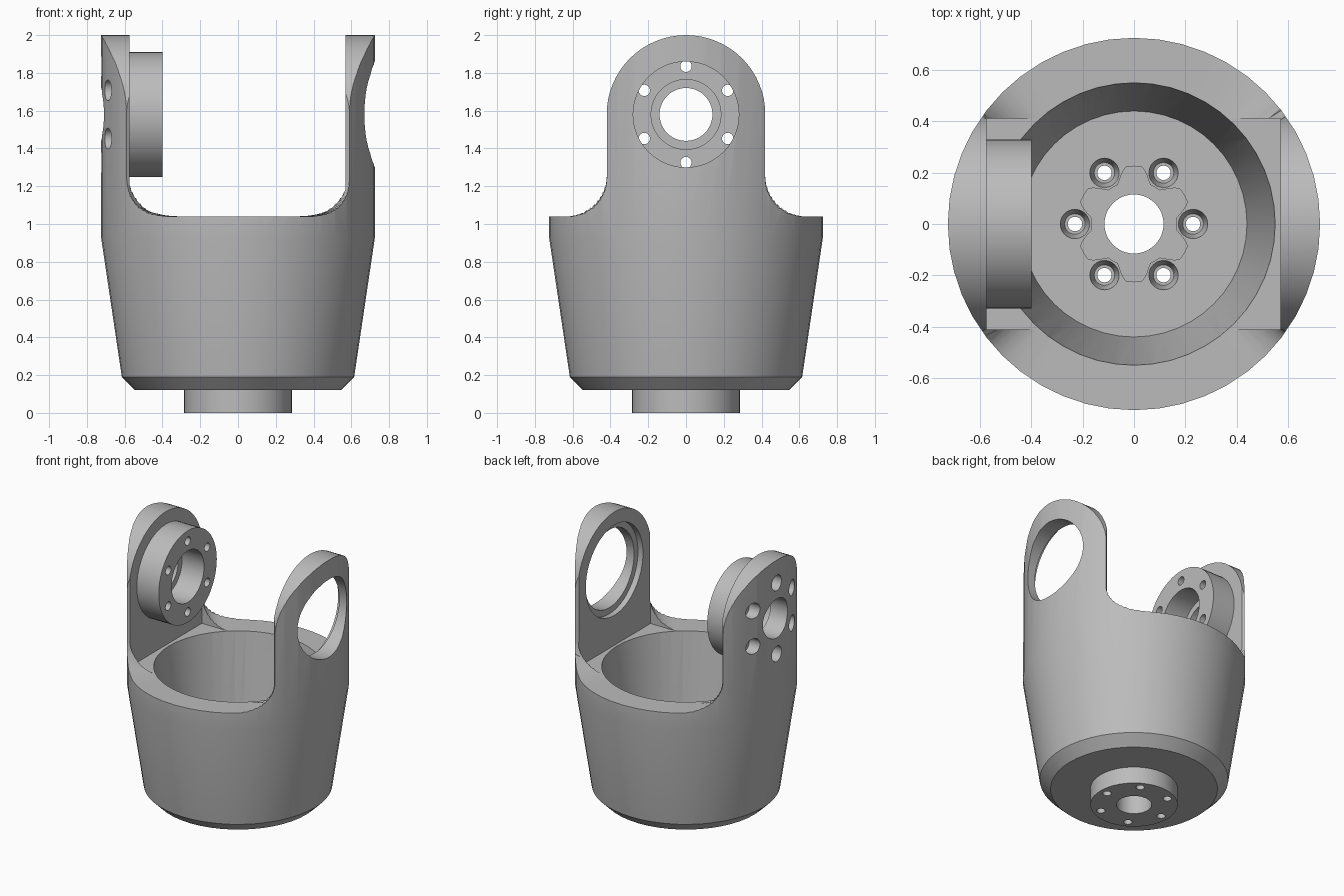
import bpy, bmesh, math
from mathutils import Matrix, Vector

if "Cube" in bpy.data.objects:
    bpy.data.objects.remove(bpy.data.objects["Cube"], do_unlink=True)

SEG = 48
R = 0.725          # outer radius
RIM = 1.04         # rim height
AXIS = 1.58        # height of the pivot axis
EAR = 0.42         # half width of the ears
START = math.asin(EAR / R)

grey = bpy.data.materials.new("cast_grey")
grey.use_nodes = True
grey.diffuse_color = (0.5, 0.5, 0.5, 1)
grey.node_tree.nodes["Principled BSDF"].inputs["Base Color"].default_value = (0.5, 0.5, 0.5, 1)


def finish(name, bm):
    bmesh.ops.recalc_face_normals(bm, faces=bm.faces[:])
    mesh = bpy.data.meshes.new(name)
    bm.to_mesh(mesh)
    bm.free()
    ob = bpy.data.objects.new(name, mesh)
    bpy.context.collection.objects.link(ob)
    mesh.materials.append(grey)
    return ob


def revolve(bm, profile, matrix=Matrix()):
    """Closed solid of revolution around z from (radius, height) pairs."""
    rings = []
    for r, z in profile:
        rings.append([bm.verts.new(matrix @ Vector((r * math.cos(a), r * math.sin(a), z)))
                      for a in (math.tau * i / SEG for i in range(SEG))])
    for low, high in zip(rings, rings[1:]):
        for i in range(SEG):
            j = (i + 1) % SEG
            bm.faces.new((low[i], low[j], high[j], high[i]))
    bm.faces.new(rings[0][::-1])
    bm.faces.new(rings[-1])


def turned(name, profile, matrices=(Matrix(),)):
    bm = bmesh.new()
    for m in matrices:
        revolve(bm, profile, m)
    return finish(name, bm)


def prism(name, points, offset):
    bm = bmesh.new()
    face = bm.faces.new([bm.verts.new(p) for p in points])
    ext = bmesh.ops.extrude_face_region(bm, geom=[face])
    bmesh.ops.translate(bm, vec=offset,
                        verts=[v for v in ext["geom"] if isinstance(v, bmesh.types.BMVert)])
    return finish(name, bm)


def cut(target, *cutters):
    bpy.context.view_layer.objects.active = target
    for c in cutters:
        c.hide_render = True
        mod = target.modifiers.new("cut", 'BOOLEAN')
        mod.operation, mod.solver, mod.object = 'DIFFERENCE', 'EXACT', c
        bpy.ops.object.modifier_apply(modifier=mod.name)


def rim_height(y):
    """Concave fillet between the ear side and the rim."""
    rad = 0.21
    d = max(0.0, EAR + rad - abs(y))
    return RIM + rad - math.sqrt(max(0.0, rad * rad - d * d))


def saddle_cutter(side):
    """Fan shaped cutter that clears the rim between the two ears."""
    bm = bmesh.new()
    steps = 40
    sections = []
    for i in range(steps + 1):
        # steps bunch up at both ends, where the fillet is steep
        t = 0.5 - 0.5 * math.cos(math.pi * i / steps)
        a = START + (math.pi - 2 * START) * t
        z = rim_height(R * math.sin(a))
        slope = (z - RIM) / (R - 0.55)
        sec = []
        for r, h in ((0.2, RIM), (0.55, RIM), (0.9, z + slope * (0.9 - R)), (0.9, 2.3), (0.2, 2.3)):
            sec.append(bm.verts.new((r * math.cos(a), side * r * math.sin(a), h)))
        sections.append(sec)
    for s, t in zip(sections, sections[1:]):
        for k in range(5):
            n = (k + 1) % 5
            bm.faces.new((s[k], s[n], t[n], t[k]))
    bm.faces.new(sections[0])
    bm.faces.new(sections[-1][::-1])
    return finish("saddle_cutter", bm)


# Axis frames: local z becomes world +x, centred on the pivot axis
pivot = Matrix.Translation((0, 0, AXIS)) @ Matrix.Rotation(math.pi / 2, 4, 'Y')


def bolt_circle(radius, start, frame=Matrix()):
    return [frame @ Matrix.Translation((radius * math.cos(a), radius * math.sin(a), 0))
            for a in (start + math.tau * i / 6 for i in range(6))]


# Main parts
body = turned("yoke_body", [(0.545, 0.12), (0.615, 0.19), (R, 0.93), (R, 2.1)])
flange = turned("side_flange", [(0.33, -0.6), (0.33, -0.4)], [pivot])
boss = turned("base_boss", [(0.285, 0), (0.285, 0.13)])

# Ear outline, rim and inner clearance
arch = [(-1, EAR * math.cos(a), AXIS + EAR * math.sin(a))
        for a in (math.pi * i / 32 for i in range(33))]
arch += [(-1, -0.6, AXIS), (-1, -0.6, 2.3), (-1, 0.6, 2.3), (-1, 0.6, AXIS)]
arch_cutter = prism("arch_cutter", arch, (2, 0, 0))
gap = prism("gap_cutter", [(-0.575, -0.41, RIM), (0.57, -0.41, RIM),
                           (0.57, 0.41, RIM), (-0.575, 0.41, RIM)], (0, 0, 1.4))
pocket = turned("pocket_cutter", [(0.44, 0.25), (0.55, RIM), (0.55, 1.5)])
saddles = [saddle_cutter(1), saddle_cutter(-1)]

# Bearing bore in one ear, stepped on the inside
bearing = turned("bearing_cutter", [(0.325, 0.5), (0.325, 0.61), (0.28, 0.61), (0.28, 0.9)], [pivot])

# Bolt holes and bore of the flanged ear
side_bore = turned("side_bore_cutter", [(0.14, -0.9), (0.14, -0.3)], [pivot])
flange_bore = turned("flange_bore_cutter", [(0.185, -0.65), (0.185, -0.3)], [pivot])
side_bolts = turned("side_bolt_cutter",
                    [(0.055, -0.9), (0.055, -0.62), (0.03, -0.62), (0.03, -0.3)],
                    bolt_circle(0.255, 0, pivot))

# Base bore, countersunk bolts and lobed recess in the floor
base_bore = turned("base_bore_cutter", [(0.115, -0.1), (0.115, 0.4)])
base_bolts = turned("base_bolt_cutter",
                    [(0.028, -0.1), (0.028, 0.18), (0.04, 0.18), (0.057, 0.25), (0.057, 0.3)],
                    bolt_circle(0.23, 0))
lobes = []
for i in range(96):
    a = math.tau * i / 96
    r = 0.195 - 0.03 * max(-1, min(1, 1.5 * math.cos(6 * a)))
    lobes.append((r * math.cos(a), r * math.sin(a), 0.235))
recess = prism("recess_cutter", lobes, (0, 0, 0.1))

cut(body, arch_cutter, *saddles, gap, pocket, bearing, side_bore, side_bolts,
    recess, base_bore, base_bolts)
cut(flange, flange_bore, side_bolts)
cut(boss, base_bore, base_bolts)

# Remove the helpers, shade the parts
parts = (body, flange, boss)
for ob in list(bpy.data.objects):
    if ob.name.split(".")[0].endswith("_cutter"):
        bpy.data.objects.remove(ob, do_unlink=True)
for ob in parts:
    bpy.ops.object.select_all(action='DESELECT')
    ob.select_set(True)
    bpy.context.view_layer.objects.active = ob
    bpy.ops.object.shade_smooth_by_angle(angle=math.radians(30))
